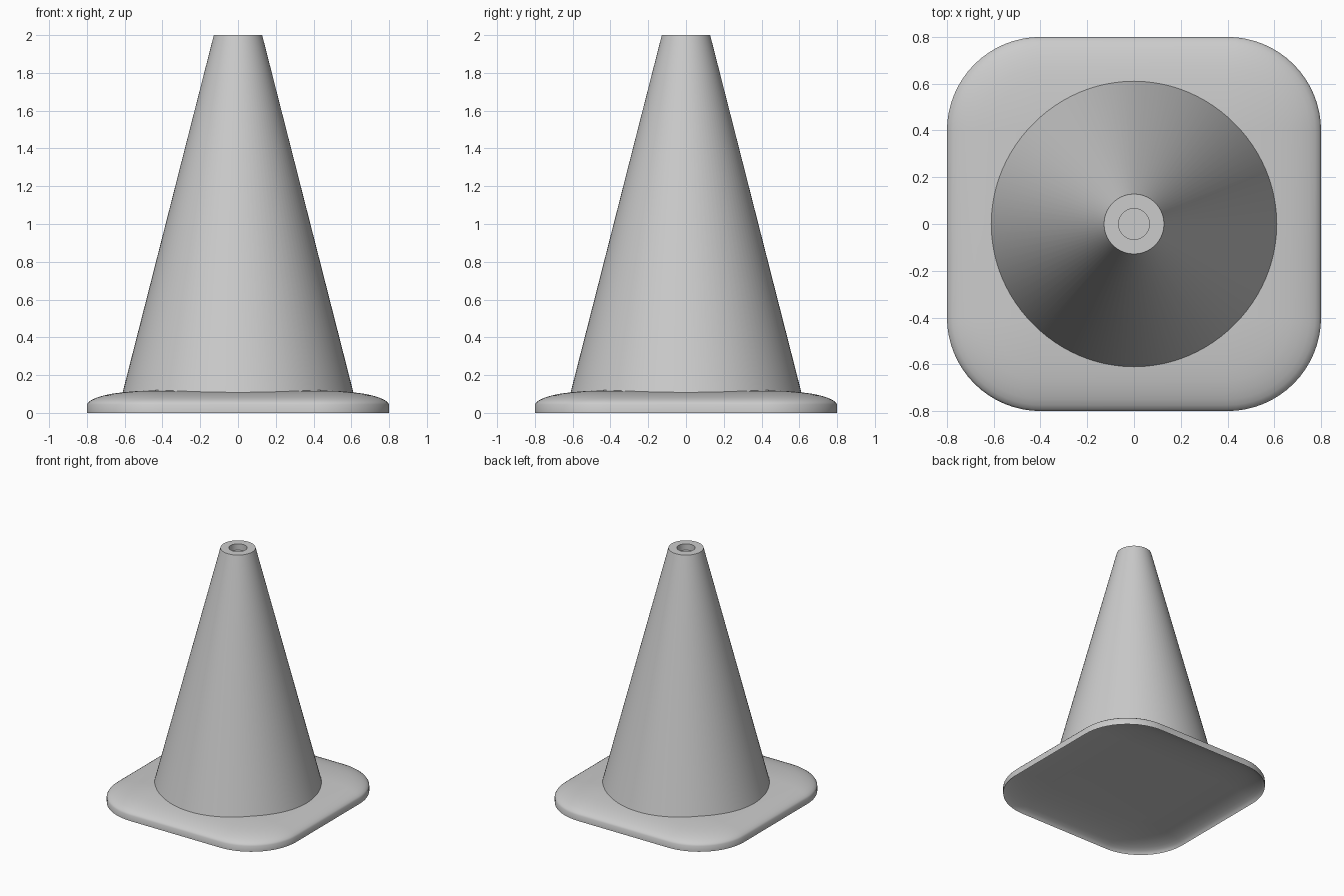
import bpy, bmesh, math

if "Cube" in bpy.data.objects:
    bpy.data.objects.remove(bpy.data.objects["Cube"])


def loft(name, rings, close_loop=False, caps=False):
    """Bridge matching rings of points into one smooth-shaded mesh."""
    bm = bmesh.new()
    loops = [[bm.verts.new(p) for p in ring] for ring in rings]
    pairs = list(zip(loops, loops[1:]))
    if close_loop:
        pairs.append((loops[-1], loops[0]))
    for a, b in pairs:
        n = len(a)
        for i in range(n):
            j = (i + 1) % n
            bm.faces.new((a[i], a[j], b[j], b[i]))
    if caps:
        bm.faces.new(loops[0][::-1])
        bm.faces.new(loops[-1])
    bmesh.ops.recalc_face_normals(bm, faces=bm.faces)
    mesh = bpy.data.meshes.new(name)
    bm.to_mesh(mesh)
    bm.free()
    obj = bpy.data.objects.new(name, mesh)
    bpy.context.collection.objects.link(obj)
    bpy.ops.object.select_all(action='DESELECT')
    obj.select_set(True)
    bpy.context.view_layer.objects.active = obj
    bpy.ops.object.shade_smooth_by_angle(angle=math.radians(35))
    return obj


def circle(r, z, n=96):
    return [(r * math.cos(2 * math.pi * i / n), r * math.sin(2 * math.pi * i / n), z)
            for i in range(n)]


def rounded_square(inset, z, half=0.8, radius=0.4, steps=16):
    c, r = half - radius, radius - inset
    pts = []
    for k, (sx, sy) in enumerate([(1, 1), (-1, 1), (-1, -1), (1, -1)]):
        for i in range(steps + 1):
            a = math.pi / 2 * (k + i / steps)
            pts.append((sx * c + r * math.cos(a), sy * c + r * math.sin(a), z))
    return pts


# Base plate: domed top (inset, height) over a matching hollowed underside
profile = [(0, 0.045), (0.008, 0.057), (0.025, 0.069), (0.05, 0.08),
           (0.085, 0.091), (0.13, 0.101), (0.19, 0.109), (0.27, 0.116), (0.36, 0.12)]
under = [(d, z - 0.045) for d, z in reversed(profile)]
loft("base_plate", [rounded_square(d, z) for d, z in under + profile], caps=True)

# Solid-looking cone with a shallow hole in its tip, sunk into the plate
cone = [(0.618, 0.08), (0.128, 2.0), (0.066, 2.0), (0.066, 1.95)]
loft("cone_body", [circle(r, z) for r, z in cone], caps=True)
